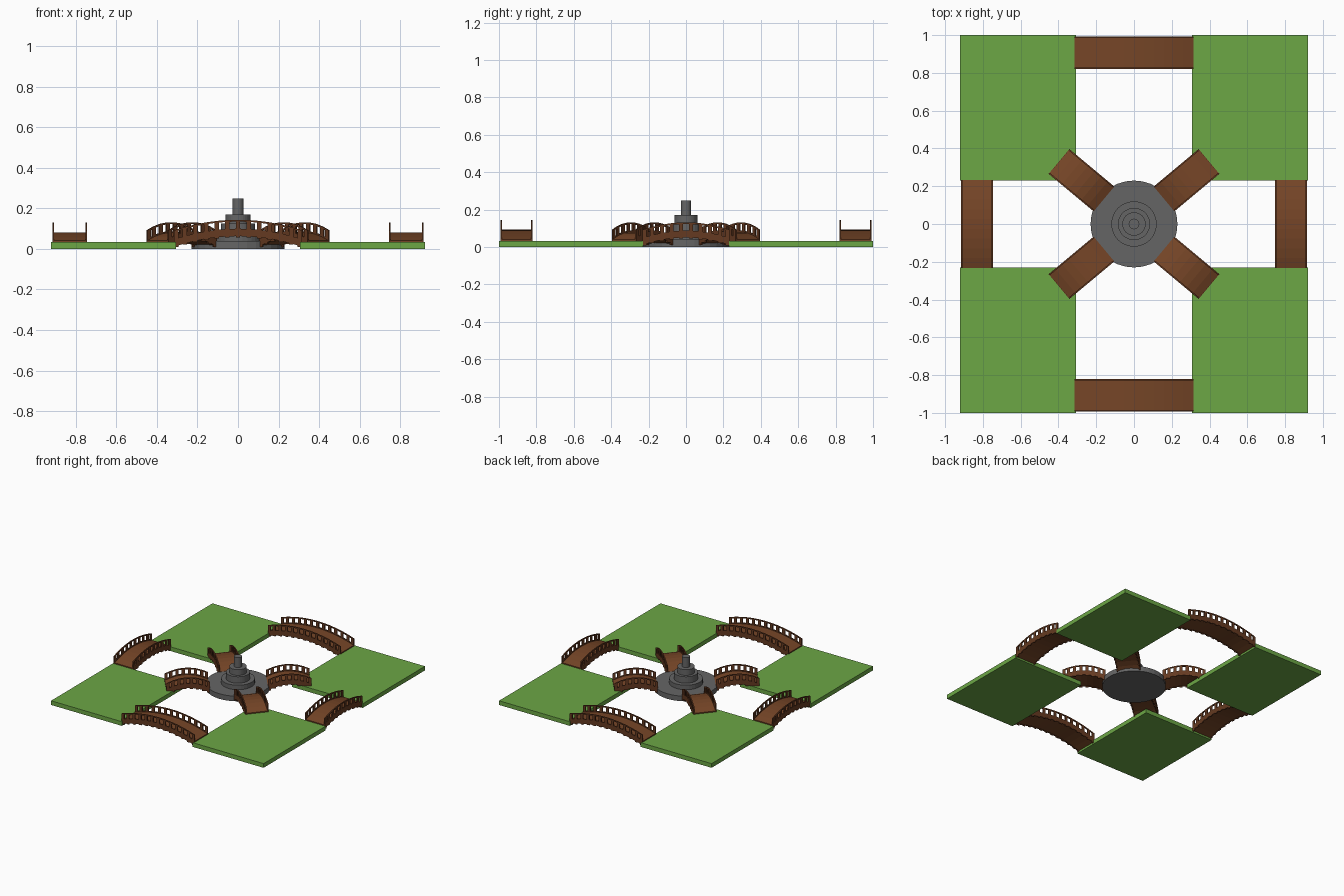
import bpy, bmesh, math
from mathutils import Matrix, Vector

if "Cube" in bpy.data.objects:
    bpy.data.objects.remove(bpy.data.objects["Cube"])


def material(name, rgb):
    m = bpy.data.materials.new(name)
    m.diffuse_color = (*rgb, 1)
    m.use_nodes = True
    m.node_tree.nodes["Principled BSDF"].inputs["Base Color"].default_value = m.diffuse_color
    return m


GRASS = material("grass", (0.15, 0.385, 0.06))
WOOD = material("wood", (0.18, 0.06, 0.02))
DARK_WOOD = material("dark_wood", (0.13, 0.042, 0.015))
STONE = material("stone", (0.13, 0.13, 0.13))


def finish(bm, name, mat, matrix=None):
    bmesh.ops.recalc_face_normals(bm, faces=bm.faces)
    me = bpy.data.meshes.new(name)
    bm.to_mesh(me)
    bm.free()
    me.materials.append(mat)
    ob = bpy.data.objects.new(name, me)
    bpy.context.collection.objects.link(ob)
    if matrix:
        ob.matrix_world = matrix
    return ob


def box(bm, lo, hi):
    lo, hi = Vector(lo), Vector(hi)
    size = hi - lo
    m = Matrix.Translation((lo + hi) / 2) @ Matrix.Diagonal((*size, 1))
    bmesh.ops.create_cube(bm, size=1, matrix=m)


def strip(bm, xs, y0, y1, low, high):
    """Solid band following an arch between two height functions."""
    rings = [[bm.verts.new((x, y, f(x))) for y, f in
              ((y0, low), (y1, low), (y1, high), (y0, high))] for x in xs]
    for a, b in zip(rings, rings[1:]):
        for i in range(4):
            j = (i + 1) % 4
            bm.faces.new((a[i], a[j], b[j], b[i]))
    bm.faces.new(rings[0])
    bm.faces.new(rings[-1])


def bridge(name, length, rise, count, centre, angle):
    half, w, base = length / 2, 0.0855, 0.005
    place = Matrix.Translation((*centre, 0)) @ Matrix.Rotation(angle, 4, 'Z')
    xs = [-half + length * i / count for i in range(count + 1)]

    def at(offset):
        return lambda x: base + offset + rise * (1 - (x / half) ** 2)

    # arched deck
    bm = bmesh.new()
    strip(bm, xs, -w + 0.006, w - 0.006, at(0.008), at(0.036))
    finish(bm, name + "_deck", WOOD, place)
    # handrails, balusters and side beams
    bm = bmesh.new()
    for y0, y1 in ((-w, -w + 0.008), (w - 0.008, w)):
        strip(bm, xs, y0, y1, at(0.006), at(0.043))
        strip(bm, xs, y0, y1, at(0.078), at(0.087))
        for i in range(count + 1):
            x = max(-half + 0.011, min(half - 0.011, xs[i]))
            z = at(0)(x)
            box(bm, (x - 0.011, y0, max(0, z)), (x + 0.011, y1, z + 0.082))
    finish(bm, name + "_railings", DARK_WOOD, place)


# four lawn slabs
for n, (sx, sy) in enumerate(((1, 1), (-1, 1), (-1, -1), (1, -1))):
    bm = bmesh.new()
    box(bm, (0.307, 0.23, 0), (0.922, 1.0, 0.033))
    bmesh.ops.scale(bm, vec=(sx, sy, 1), verts=bm.verts)
    finish(bm, f"lawn_{n}", GRASS)
    # diagonal bridge from the fountain to this lawn
    a = math.atan2(sy * 0.332, sx * 0.398)
    bridge(f"diagonal_bridge_{n}", 0.31, 0.04, 7,
           (0.362 * math.cos(a), 0.362 * math.sin(a)), a)

# outer bridges between lawns
for s, side in ((-1, "near"), (1, "far")):
    bridge(f"long_bridge_{side}", 0.63, 0.052, 12, (0, s * 0.906), 0)
    bridge(f"short_bridge_{side}", 0.465, 0.04, 9, (s * 0.831, 0), math.pi / 2)

# stepped fountain, stacked round tiers
tiers = [("base", 0.23, 0, 0.04), ("basin", 0.12, 0.04, 0.075),
         ("step", 0.085, 0.075, 0.125), ("pedestal", 0.062, 0.125, 0.17),
         ("column", 0.028, 0.17, 0.248)]
for name, r, z0, z1 in tiers:
    bm = bmesh.new()
    bmesh.ops.create_cone(bm, cap_ends=True, segments=32, radius1=r, radius2=r, depth=z1 - z0,
                          matrix=Matrix.Translation((0, 0, (z0 + z1) / 2)))
    finish(bm, "fountain_" + name, STONE)
